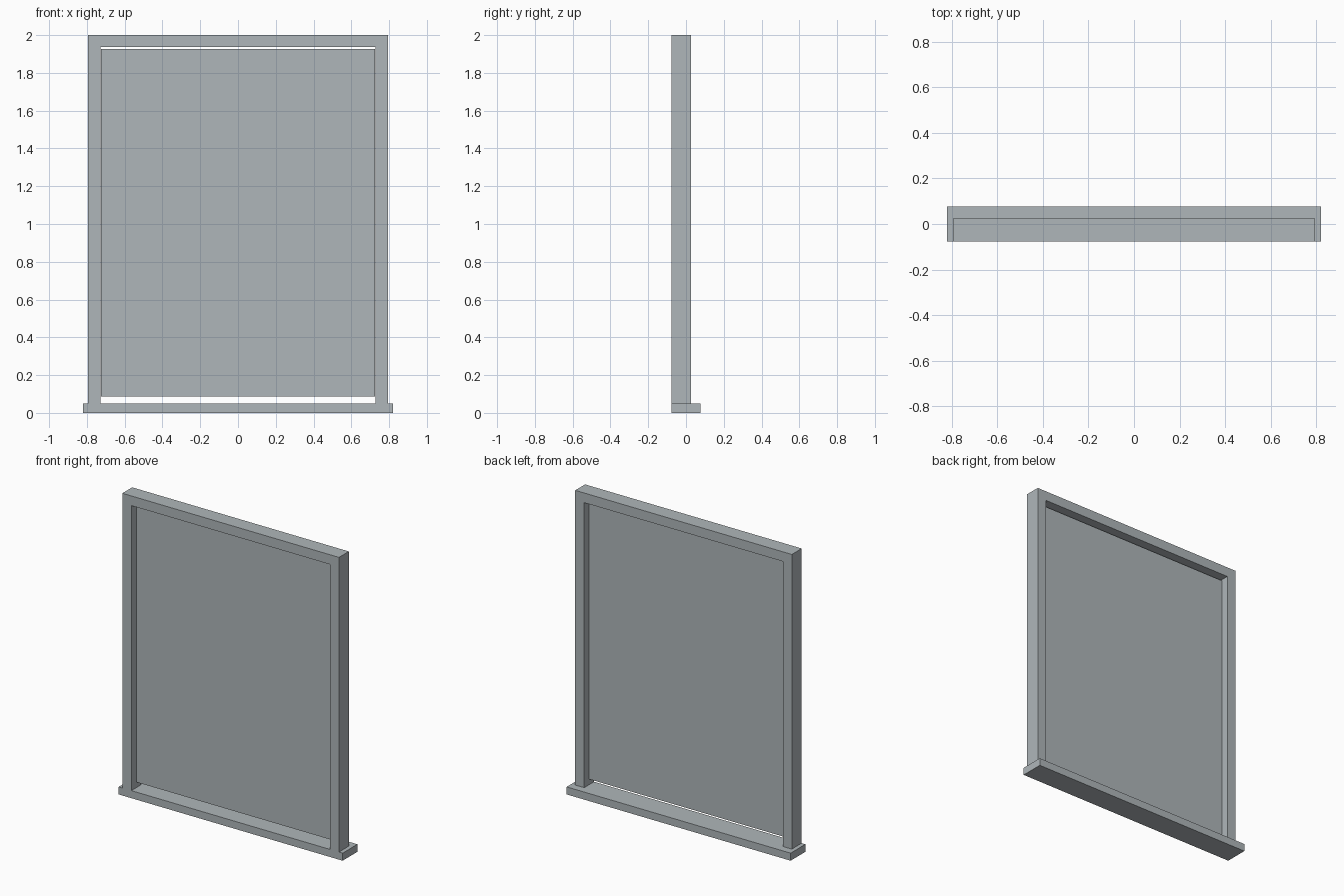
import bpy

cube = bpy.data.objects.get("Cube")
if cube:
    bpy.data.objects.remove(cube, do_unlink=True)


def material(name, rgb):
    mat = bpy.data.materials.new(name)
    mat.use_nodes = True
    mat.diffuse_color = (*rgb, 1)
    mat.node_tree.nodes["Principled BSDF"].inputs["Base Color"].default_value = (*rgb, 1)
    return mat


grey = material("pale grey", (0.43, 0.47, 0.49))


def finish(name, verts, faces):
    mesh = bpy.data.meshes.new(name)
    mesh.from_pydata(verts, [], faces)
    mesh.materials.append(grey)
    obj = bpy.data.objects.new(name, mesh)
    bpy.context.collection.objects.link(obj)
    return obj


def prism(name, outline, front, back):
    """Extrude an x-z outline (anticlockwise from the front) from front to back."""
    n = len(outline)
    verts = [(x, y, z) for y in (front, back) for x, z in outline]
    sides = [(i, i + n, (i + 1) % n + n, (i + 1) % n) for i in range(n)]
    return finish(name, verts, [tuple(range(n)), tuple(reversed(range(n, 2 * n)))] + sides)


def rectangle(half_width, bottom, top):
    return [(-half_width, bottom), (half_width, bottom), (half_width, top), (-half_width, top)]


FRONT, FRAME_BACK, SILL_BACK = -0.077, 0.026, 0.077
SILL_TOP, OUTER, INNER, HEAD = 0.05, 0.793, 0.727, 1.936

# Sill, projecting at the back and at both ends
prism("sill", rectangle(0.82, 0, SILL_TOP), FRONT, SILL_BACK)

# Jambs and head as one U-shaped frame
prism("frame", [(-OUTER, SILL_TOP), (-INNER, SILL_TOP), (-INNER, HEAD), (INNER, HEAD),
                (INNER, SILL_TOP), (OUTER, SILL_TOP), (OUTER, 2), (-OUTER, 2)],
      FRONT, FRAME_BACK)

# Thin panel hung midway in the frame, with gaps above and below
middle = (FRONT + FRAME_BACK) / 2
prism("panel", rectangle(0.725, 0.088, 1.927), middle - 0.002, middle + 0.002)
